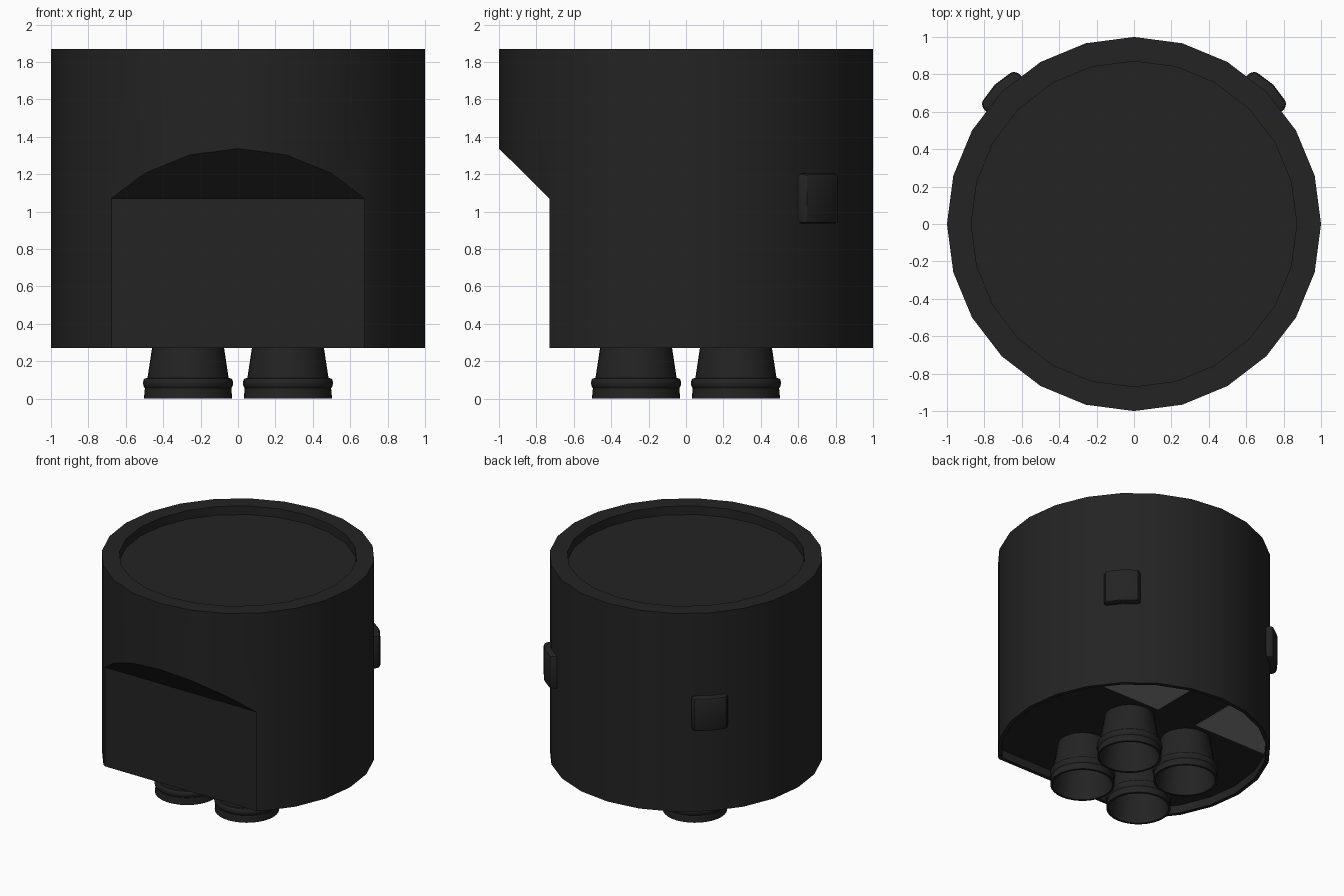
import bpy, bmesh, math
from mathutils import Matrix

if "Cube" in bpy.data.objects:
    bpy.data.objects.remove(bpy.data.objects["Cube"])

SIDES = 24


def material(name, c):
    m = bpy.data.materials.new(name)
    m.diffuse_color = (c, c, c, 1)
    m.use_nodes = True
    m.node_tree.nodes["Principled BSDF"].inputs["Base Color"].default_value = m.diffuse_color
    return m


black = material("black plastic", 0.017)
grey = material("mid grey", 0.25)


def make(name, bm, mat, angle=30):
    bmesh.ops.recalc_face_normals(bm, faces=bm.faces)
    me = bpy.data.meshes.new(name)
    bm.to_mesh(me)
    bm.free()
    ob = bpy.data.objects.new(name, me)
    bpy.context.collection.objects.link(ob)
    me.materials.append(mat)
    return ob


def select(ob):
    bpy.ops.object.select_all(action='DESELECT')
    ob.select_set(True)
    bpy.context.view_layer.objects.active = ob


def smooth(ob, deg=30):
    select(ob)
    bpy.ops.object.shade_smooth_by_angle(angle=math.radians(deg))


def drum(r, z0, z1):
    bm = bmesh.new()
    bmesh.ops.create_cone(bm, cap_ends=True, segments=SIDES, radius1=r, radius2=r,
                          depth=z1 - z0, matrix=Matrix.Translation((0, 0, (z0 + z1) / 2)))
    return bm


def trim(bm, co, no):
    """Cut away the side the normal points to and close the hole."""
    res = bmesh.ops.bisect_plane(bm, geom=bm.verts[:] + bm.edges[:] + bm.faces[:],
                                 plane_co=co, plane_no=no, clear_outer=True)
    edges = [e for e in res["geom_cut"] if isinstance(e, bmesh.types.BMEdge)]
    bmesh.ops.holes_fill(bm, edges=edges, sides=0)


def prism(points, offset):
    bm = bmesh.new()
    f = bm.faces.new([bm.verts.new(p) for p in points])
    ext = bmesh.ops.extrude_face_region(bm, geom=[f])
    vs = [v for v in ext["geom"] if isinstance(v, bmesh.types.BMVert)]
    bmesh.ops.translate(bm, verts=vs, vec=offset)
    return bm


def subtract(ob, cutter):
    cutter.hide_render = True
    mod = ob.modifiers.new("cut", 'BOOLEAN')
    mod.operation = 'DIFFERENCE'
    mod.solver = 'EXACT'
    mod.object = cutter
    select(ob)
    bpy.ops.object.modifier_apply(modifier=mod.name)
    bpy.data.objects.remove(cutter)


# Main drum with front notch, top recess and underside recess
body = make("body", drum(1, 0.27, 1.87), black)
notch = prism([(-1.2, -0.73, 0.1), (-1.2, -0.73, 1.07), (-1.2, -1.13, 1.465),
               (-1.2, -1.13, 0.1)], (2.4, 0, 0))
subtract(body, make("notch_cutter", notch, black))
subtract(body, make("top_cutter", drum(0.87, 1.80, 2.0), black))
under = drum(0.97, 0.1, 0.335)
trim(under, (0, -0.70, 0), (0, -1, 0))
subtract(body, make("under_cutter", under, black))
smooth(body)

# Grey corner panels on the underside
for side, label in ((1, "right"), (-1, "left")):
    bm = drum(0.969, 0.329, 0.337)
    trim(bm, (0, 0.49, 0), (0, -1, 0))
    trim(bm, (side * 0.18, 0, 0), (-side, 0, 0))
    make("underside_panel_" + label, bm, grey)

# Four hollow flared feet
PROFILE = [(0.182, 0.34), (0.217, 0.11), (0.230, 0.108), (0.238, 0.1), (0.241, 0.083),
           (0.238, 0.066), (0.231, 0.056), (0.236, 0), (0.219, 0), (0.165, 0.325), (0, 0.325)]
for sx in (1, -1):
    for sy in (1, -1):
        bm = bmesh.new()
        vs = [bm.verts.new((r, 0, z)) for r, z in PROFILE]
        es = [bm.edges.new(p) for p in zip(vs, vs[1:])]
        bmesh.ops.spin(bm, geom=vs + es, cent=(0, 0, 0), axis=(0, 0, 1),
                       angle=2 * math.tau / 2, steps=32)
        bmesh.ops.remove_doubles(bm, verts=bm.verts, dist=0.0005)
        bmesh.ops.translate(bm, verts=bm.verts, vec=(sx * 0.267, sy * 0.267, 0))
        foot = make("foot_%s_%s" % ("back" if sy > 0 else "front",
                                    "right" if sx > 0 else "left"), bm, black)
        smooth(foot, 35)

# Two rounded buttons on the back diagonals
SECTION = [(-0.134, 0.94), (-0.134, 1.0), (-0.122, 1.036), (0, 1.053),
           (0.122, 1.036), (0.134, 1.0), (0.134, 0.94)]
for deg, label in ((-45, "right"), (45, "left")):
    bm = prism([(t, r, 0.935) for t, r in SECTION], (0, 0, 0.268))
    bmesh.ops.rotate(bm, verts=bm.verts, cent=(0, 0, 0),
                     matrix=Matrix.Rotation(math.radians(deg), 3, 'Z'))
    button = make("button_" + label, bm, black)
    bev = button.modifiers.new("round", 'BEVEL')
    bev.width = 0.02
    bev.segments = 2
    bev.limit_method = 'ANGLE'
    bev.angle_limit = math.radians(35)
    select(button)
    bpy.ops.object.modifier_apply(modifier="round")
    smooth(button)
